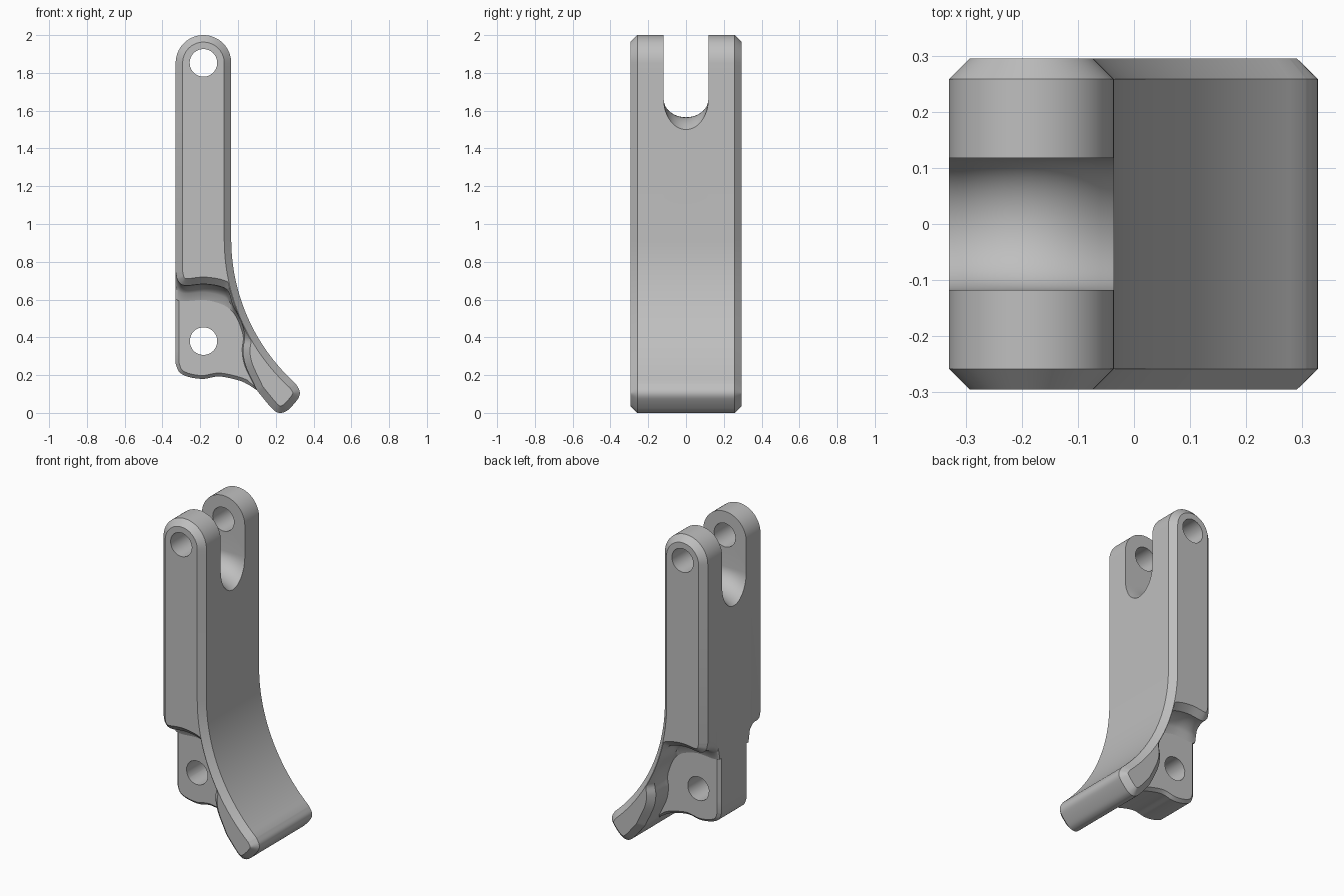
import bpy, bmesh, math
from mathutils import Vector

if "Cube" in bpy.data.objects:
    bpy.data.objects.remove(bpy.data.objects["Cube"], do_unlink=True)

HALF, CHAMFER = 0.295, 0.037      # half depth and edge chamfer of the lever
LUG_HALF, LUG_CHAMFER = 0.14, 0.018
PIN_X, TOP_Z, LOW_Z, PIN_R = -0.183, 1.853, 0.38, 0.073
ARM, SLOT, FORK_Z = 0.147, 0.118, 1.66   # half arm width, half slot width, fork base
BEND, BEND_R = Vector((0.992, 0.92)), 1.028

grey = bpy.data.materials.new("cast grey")
grey.use_nodes = True
grey.diffuse_color = (0.52, 0.52, 0.52, 1)
grey.node_tree.nodes["Principled BSDF"].inputs["Base Color"].default_value = grey.diffuse_color


def spline(points, steps=6):
    """Smooth open curve through 2D points."""
    p = [Vector(q) for q in points]
    p = [2 * p[0] - p[1]] + p + [2 * p[-1] - p[-2]]
    out = []
    for a, b, c, d in zip(p, p[1:], p[2:], p[3:]):
        for i in range(steps):
            t = i / steps
            out.append(0.5 * (2 * b + (c - a) * t + (2 * a - 5 * b + 4 * c - d) * t * t
                              + (3 * b - a - 3 * c + d) * t ** 3))
    return out + [p[-2]]


def straight(points, steps=5):
    """Polyline with every edge split evenly."""
    p = [Vector(q) for q in points]
    return [a.lerp(b, i / steps) for a, b in zip(p, p[1:]) for i in range(steps)] + [p[-1]]


def arc(centre, r, start, end, n):
    angles = [math.radians(start + (end - start) * i / n) for i in range(n + 1)]
    return [centre + r * Vector((math.cos(a), math.sin(a))) for a in angles]


def offset(path, d, closed=False):
    """Move a 2D path sideways, to the right of its direction."""
    out, n = [], len(path)
    for i, p in enumerate(path):
        dirs = []
        if closed or i > 0:
            dirs.append((p - path[i - 1]).normalized())
        if closed or i < n - 1:
            dirs.append((path[(i + 1) % n] - p).normalized())
        t = sum(dirs, Vector((0, 0))).normalized()
        out.append(p + Vector((t.y, -t.x)) * d / max(t.dot(dirs[0]), 0.5))
    return out


def at_y(path, y):
    return [(p.x, y, p.y) for p in path]


def loft(bm, rings, looped=False):
    """Skin rings of equal point counts; cap the ends or loop back to the start."""
    rows = [[bm.verts.new(p) for p in ring] for ring in rings]
    for a, b in zip(rows, rows[1:] + rows[:1] if looped else rows[1:]):
        for i in range(len(a)):
            j = (i + 1) % len(a)
            bm.faces.new((a[i], a[j], b[j], b[i]))
    if not looped:
        bm.faces.new(rows[0][::-1])
        bm.faces.new(rows[-1])


def pin_hole(outline, z):
    """Hole circle with one point facing each outline point."""
    centre = Vector((PIN_X, z))
    return [centre + (p - centre).normalized() * PIN_R for p in outline]


def finish(bm, name):
    bm.normal_update()
    bmesh.ops.recalc_face_normals(bm, faces=bm.faces)
    mesh = bpy.data.meshes.new(name)
    bm.to_mesh(mesh)
    bm.free()
    mesh.materials.append(grey)
    obj = bpy.data.objects.new(name, mesh)
    bpy.context.collection.objects.link(obj)
    return obj


# Outer bend and rounded tip of the foot
outer = [Vector((PIN_X + ARM, FORK_Z))] + arc(BEND, BEND_R, 180, 226, 24)
outer += spline([(0.305, 0.155), (0.325, 0.12), (0.325, 0.09), (0.305, 0.058), (0.27, 0.02),
                 (0.245, 0.004), (0.22, 0), (0.195, 0.01), (0.165, 0.04), (0.11, 0.107)])

# Side pockets beside the lug: rim curve, and where the fillet meets the lug
rim = spline([(0.1, 0.12), (0.088, 0.145), (0.04, 0.25), (0.026, 0.33), (0.034, 0.4),
              (0.018, 0.48), (-0.028, 0.57), (-0.05, 0.64), (-0.09, 0.668), (-0.18, 0.682),
              (-0.28, 0.674), (-0.318, 0.7), (-0.33, 0.745)])
root = spline([(0.1, 0.12), (0.086, 0.145), (0.036, 0.25), (0.022, 0.33), (0.028, 0.4),
               (0.008, 0.47), (-0.02, 0.525), (-0.055, 0.558), (-0.1, 0.58), (-0.18, 0.598),
               (-0.28, 0.592), (-0.318, 0.596), (-0.33, 0.6)])
shoulder = [Vector((PIN_X - ARM, FORK_Z))]


def fork_base(y, half_width):
    """Top edge of the arm: flat under the prongs, saddle-shaped in the slot."""
    points = []
    for i in range(1, 12):
        t = i / 6 - 1
        z = FORK_Z
        if abs(y) < SLOT - 1e-5:
            floor = 1.565 - 0.065 * t * t
            z = floor + (FORK_Z - floor) * (1 - math.sqrt(1 - (y / SLOT) ** 2))
        points.append(Vector((PIN_X + half_width * t, z)))
    return points


def slot_end(path, y):
    """Let the two upper corners follow the slot floor as well."""
    if abs(y) < SLOT - 1e-5:
        z = FORK_Z - 0.16 * math.sqrt(1 - (y / SLOT) ** 2)
        path[0], path[-1] = Vector((path[0].x, z)), Vector((path[-1].x, z))
    return path


# Arm and foot, lofted from front to back
inset = offset(outer + rim + shoulder, CHAMFER)
for i in range(len(outer), len(inset)):
    away = inset[i] - BEND
    if away.length < BEND_R + CHAMFER + 0.003:      # keep the thin ridge from crossing
        inset[i] = BEND + away.normalized() * (BEND_R + CHAMFER + 0.003)
fillet = [1 - i / 8 for i in range(9)]
levels = [(HALF - CHAMFER, 0)]
levels += [(LUG_HALF + 0.11 * u, 1 - math.sqrt(1 - (1 - u) ** 2)) for u in fillet]
slot_levels = [(SLOT * math.cos(math.pi * k / 24), 1) for k in range(25)]
back_levels = [(-y, w) for y, w in reversed(levels)]
rings = [at_y(inset + fork_base(HALF, ARM - CHAMFER), HALF)]
for y, w in levels + slot_levels + back_levels:
    side = outer + [a.lerp(b, w) for a, b in zip(rim, root)] + shoulder
    rings.append(at_y(slot_end(side, y) + fork_base(y, ARM), y))
rings.append(at_y(inset + fork_base(HALF, ARM - CHAMFER), -HALF))
bm = bmesh.new()
loft(bm, rings)

# Two fork prongs with pin holes
left, right = PIN_X - ARM, PIN_X + ARM
crown = (straight([(left, FORK_Z), (left, TOP_Z)])[:-1]
         + arc(Vector((PIN_X, TOP_Z)), ARM, 180, 0, 32)
         + straight([(right, TOP_Z), (right, FORK_Z)])[1:])
prong = crown + fork_base(HALF, ARM)[::-1]
prong_inset = offset(crown, CHAMFER) + fork_base(HALF, ARM - CHAMFER)[::-1]
hole = pin_hole(prong, TOP_Z)
for s in (1, -1):
    rings = [at_y(prong_inset, s * HALF)] + [at_y(prong, s * y) for y, w in levels]
    rings += [at_y(prong, s * SLOT), at_y(hole, s * SLOT), at_y(hole, s * HALF)]
    loft(bm, rings, looped=True)

# Weld prongs to the arm, dropping the hidden faces between them
seam = [f for f in bm.faces if all(abs(v.co.z - FORK_Z) < 1e-5 for v in f.verts)]
bmesh.ops.delete(bm, geom=seam, context="FACES_ONLY")
bmesh.ops.remove_doubles(bm, verts=bm.verts, dist=1e-4)
lever = finish(bm, "lever_body")

# Thin pivot lug between the pockets
lug_outline = spline([(0.1, 0.12), (0.05, 0.152), (0, 0.173), (-0.1, 0.193), (PIN_X, 0.18),
                      (-0.26, 0.19), (-0.31, 0.215), (-0.33, 0.26)])
lug_outline += straight([(-0.33, 0.26), (-0.33, 0.62), (-0.05, 0.62), (-0.01, 0.6),
                         (0.065, 0.45), (0.11, 0.35), (0.12, 0.2), (0.1, 0.12)])[1:-1]
lug_inset = offset(lug_outline, LUG_CHAMFER, closed=True)
hole = pin_hole(lug_outline, LOW_Z)
edge = LUG_HALF - LUG_CHAMFER
bm = bmesh.new()
loft(bm, [at_y(lug_inset, -LUG_HALF), at_y(lug_outline, -edge), at_y(lug_outline, edge),
          at_y(lug_inset, LUG_HALF), at_y(hole, LUG_HALF), at_y(hole, -LUG_HALF)], looped=True)
lug = finish(bm, "pivot_lug")

# Smooth curves, crisp edges
bpy.ops.object.select_all(action="DESELECT")
for part in (lever, lug):
    part.select_set(True)
bpy.context.view_layer.objects.active = lever
bpy.ops.object.shade_smooth_by_angle(angle=math.radians(30))
